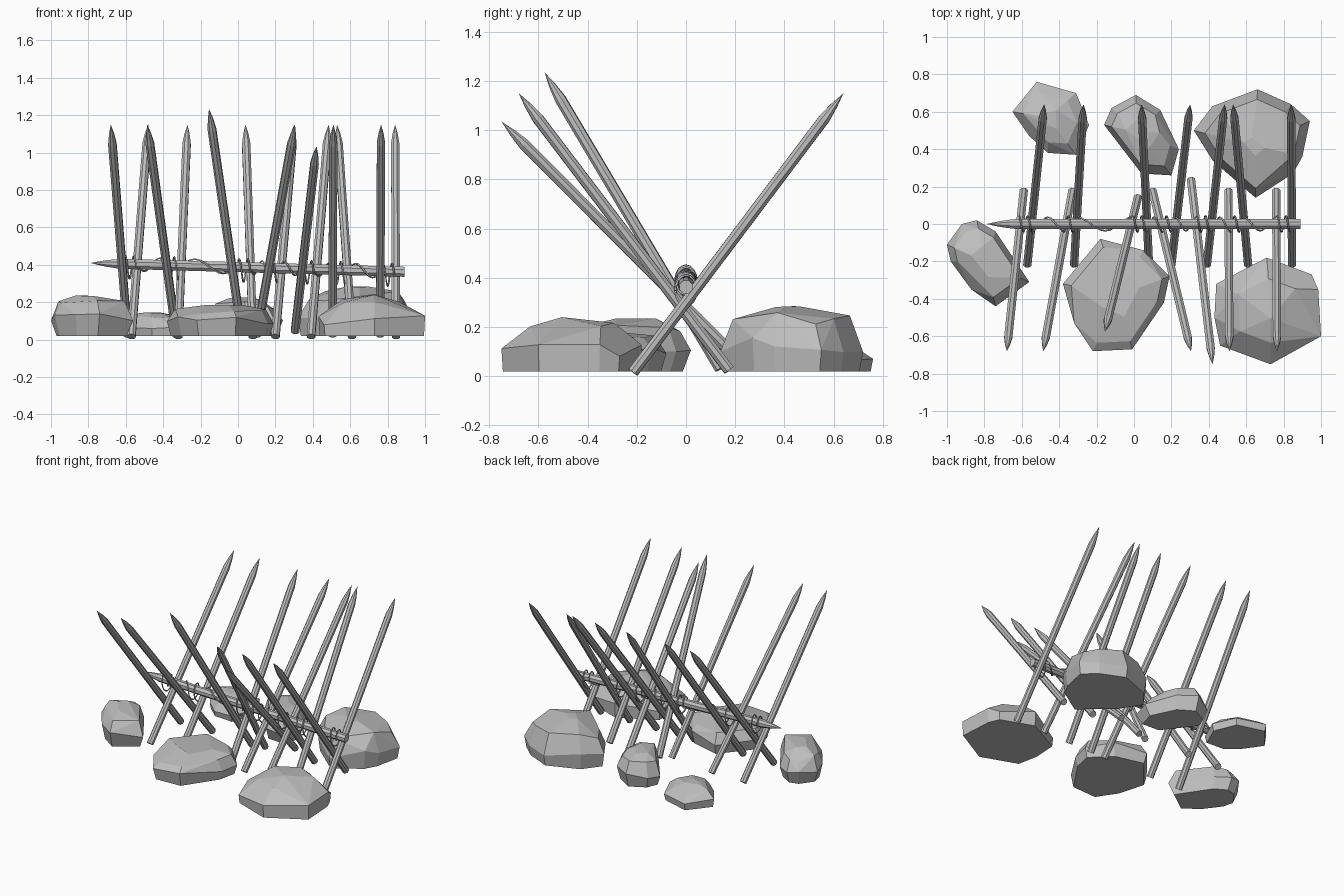
import bpy, bmesh, math, random
from mathutils import Vector

cube = bpy.data.objects.get("Cube")
if cube:
    bpy.data.objects.remove(cube, do_unlink=True)
random.seed(4)

grey = bpy.data.materials.new("stone grey")
grey.use_nodes = True
grey.diffuse_color = (0.52, 0.52, 0.52, 1)
grey.node_tree.nodes["Principled BSDF"].inputs["Base Color"].default_value = grey.diffuse_color


def add_mesh(name, bm):
    bmesh.ops.recalc_face_normals(bm, faces=bm.faces)
    mesh = bpy.data.meshes.new(name)
    bm.to_mesh(mesh)
    bm.free()
    mesh.materials.append(grey)
    obj = bpy.data.objects.new(name, mesh)
    bpy.context.collection.objects.link(obj)
    return obj


def pole(name, base, tip, radius, point_length, sides=8):
    """Faceted pole from base to tip with a sharpened end."""
    base, tip = Vector(base), Vector(tip)
    axis = tip - base
    turn = axis.to_track_quat('Z', 'Y')
    body = axis.length - point_length
    bm = bmesh.new()
    rings = []
    for height, scale in ((0, 1), (body, 1), (body + point_length * 0.5, 0.62)):
        ring = []
        for i in range(sides):
            a = math.tau * (i + 0.5) / sides
            p = Vector((math.cos(a) * radius * scale, math.sin(a) * radius * scale, height))
            ring.append(bm.verts.new(base + turn @ p))
        rings.append(ring)
    apex = bm.verts.new(tip)
    bm.faces.new(rings[0])
    for i in range(sides):
        j = (i + 1) % sides
        for low, high in zip(rings, rings[1:]):
            bm.faces.new((low[i], low[j], high[j], high[i]))
        bm.faces.new((rings[-1][i], rings[-1][j], apex))
    return add_mesh(name, bm)


def rock(name, outline, peak, height, foot=0.94, waist=0.4, shoulder=0.72, crown=0.25):
    """Faceted boulder: hull of the plan outline shrunk towards its peak."""
    floor = 0.02
    centre = Vector(peak)
    bm = bmesh.new()
    levels = ((0, foot, 0), (waist, 1, 0.12), (0.8, shoulder, 0.1), (1, crown, 0.03))
    for level, scale, rough in levels:
        for n, (x, y) in enumerate(outline):
            if scale < 0.5 and n % 2:
                continue
            p = centre.lerp(Vector((x, y)), scale)
            z = level + random.uniform(-rough, rough)
            bm.verts.new((p.x, p.y, floor + (height - floor) * min(z, 1)))
    hull = bmesh.ops.convex_hull(bm, input=bm.verts)
    loose = {g for g in hull["geom_interior"] + hull["geom_unused"]
             if isinstance(g, bmesh.types.BMVert)}
    bmesh.ops.delete(bm, geom=list(loose), context='VERTS')
    bmesh.ops.dissolve_limit(bm, angle_limit=math.radians(9), verts=bm.verts, edges=bm.edges)
    return add_mesh(name, bm)


# Stakes leaning back: x of the base and of the tip
for n, (foot, tip) in enumerate([(-.57, -.48), (-.32, -.27), (.08, .04), (.2, .3),
                                 (.39, .485), (.61, .53), (.845, .84)]):
    pole(f"back_stake_{n + 1}", (foot, -.215, .016), (tip, .64, 1.15), 0.024, 0.13)

# Stakes leaning forward, two of them set at their own angle
for n, (foot, tip) in enumerate([(-.59, -.68), (-.33, -.485), (.1, .305),
                                 (.505, .51), (.76, .765)]):
    pole(f"front_stake_{n + 1}", (foot, .175, .025), (tip, -.68, 1.15), 0.024, 0.13)
pole("steep_front_stake", (.02, .14, .03), (-.155, -.575, 1.235), 0.024, 0.13)
pole("low_front_stake", (.305, .235, .045), (.42, -.75, 1.035), 0.024, 0.13)

# Crossbar resting in the crossings
pole("crossbar", (.89, 0, .363), (-.79, 0, .41), 0.029, 0.16)


# Rope winding along the bar, with loops around each crossing
def bar_height(x):
    return 0.388 - 0.028 * x


rope = bpy.data.curves.new("rope", 'CURVE')
rope.dimensions = '3D'
rope.bevel_depth = 0.005
rope.bevel_resolution = 0
path, angle = [], 0
lashings = [-.58, -.34, .03, .185, .37, .55, .8]
for n, x in enumerate(lashings):
    for i in range(25):
        a = angle + math.tau * 1.5 * i / 24
        px = x + 0.07 * (i / 24 - 0.5)
        path.append((px, 0.043 * math.cos(a), bar_height(px) - 0.017 + 0.062 * math.sin(a)))
    angle += math.tau * 1.5
    if n + 1 < len(lashings):
        start, end = x + 0.035, lashings[n + 1] - 0.035
        for i in range(1, 12):
            a = angle + math.tau * i / 12
            px = start + (end - start) * i / 12
            path.append((px, 0.036 * math.cos(a), bar_height(px) + 0.036 * math.sin(a)))
spline = rope.splines.new('POLY')
spline.points.add(len(path) - 1)
for point, co in zip(spline.points, path):
    point.co = (*co, 1)
rope.materials.append(grey)
bpy.context.collection.objects.link(bpy.data.objects.new("rope_lashing", rope))

# Boulders
rock("left_end_rock",
     [(-1, -.11), (-.92, 0), (-.84, .02), (-.74, -.04), (-.63, -.2), (-.56, -.31),
      (-.74, -.44), (-.87, -.35), (-.98, -.2)],
     (-.8, -.2), 0.235, foot=0.85, waist=0.45, shoulder=0.8, crown=0.35)
rock("back_small_rock",
     [(-.65, .6), (-.52, .76), (-.31, .7), (-.24, .53), (-.31, .37), (-.46, .38), (-.56, .47)],
     (-.46, .57), 0.145, foot=0.95, shoulder=0.7, crown=0.3)
rock("back_middle_rock",
     [(-.16, .53), (-.12, .62), (.01, .69), (.14, .61), (.17, .49), (.24, .4),
      (.2, .26), (.04, .27), (-.05, .4)],
     (.02, .49), 0.225, foot=0.85, waist=0.45, shoulder=0.78, crown=0.35)
rock("back_large_rock",
     [(.32, .5), (.42, .34), (.65, .14), (.85, .27), (.9, .36), (.94, .55),
      (.84, .64), (.66, .72), (.55, .63), (.42, .63)],
     (.65, .42), 0.285, foot=0.95, shoulder=0.82, crown=0.2)
rock("front_middle_rock",
     [(-.18, -.08), (.05, -.14), (.19, -.28), (.16, -.42), (-.01, -.67), (-.22, -.68),
      (-.32, -.53), (-.38, -.32)],
     (-.08, -.38), 0.185, foot=0.93, waist=0.5, shoulder=0.85, crown=0.4)
rock("front_large_rock",
     [(.71, -.18), (.95, -.27), (.985, -.35), (1, -.6), (.73, -.75), (.46, -.65),
      (.43, -.5), (.44, -.32)],
     (.73, -.46), 0.24, foot=0.98, waist=0.38, shoulder=0.6, crown=0.15)
